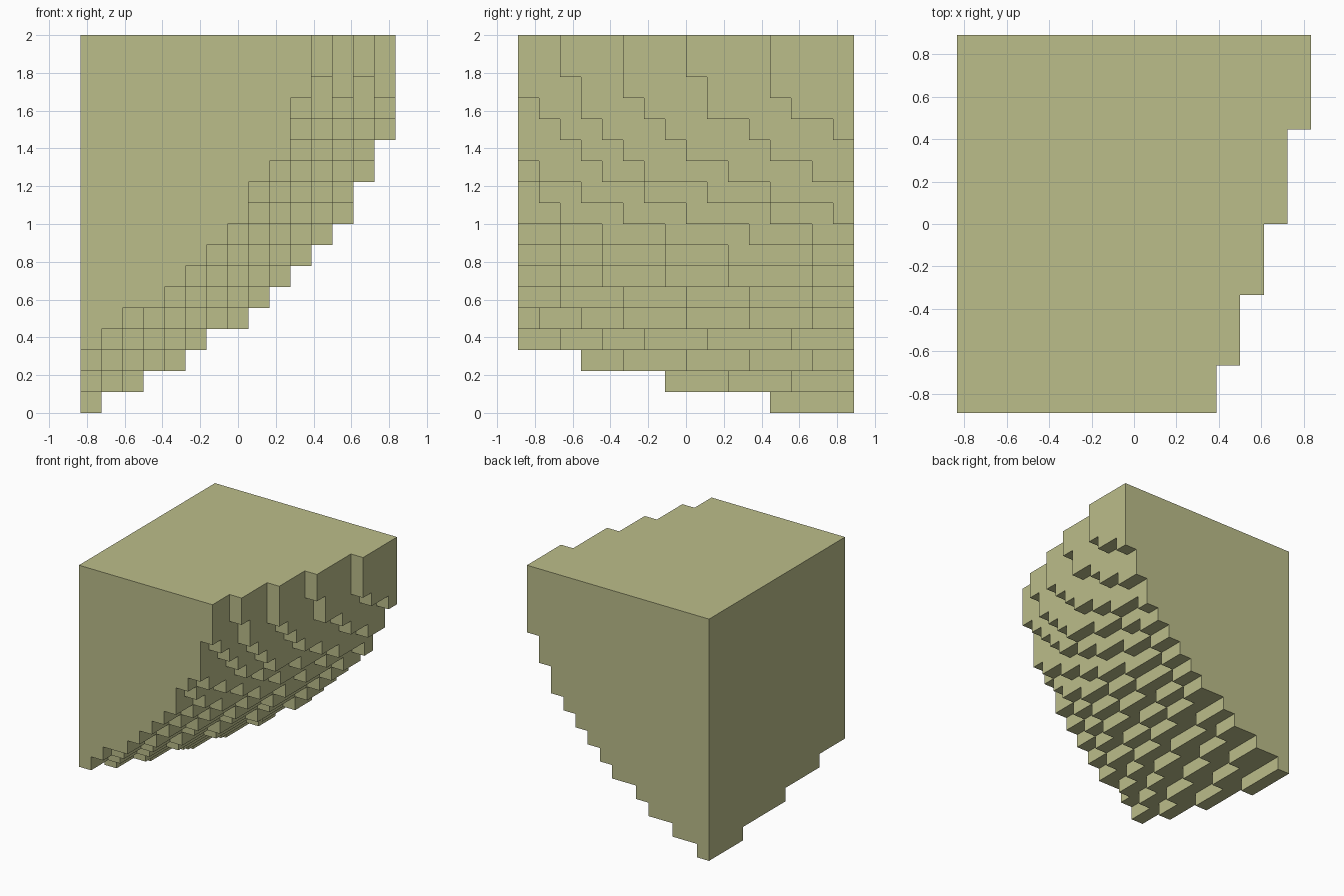
import bpy
import bmesh
from mathutils import Vector

default_cube = bpy.data.objects.get("Cube")
if default_cube:
    bpy.data.objects.remove(default_cube, do_unlink=True)

# Stepped block on a cubic grid
CELL = 1 / 9
COLUMNS, ROWS, LAYERS = 15, 16, 18

# Each layer, bottom to top: width of the front row in cells,
# then the rows at which the layer grows one cell wider
LAYER_STEPS = [
    (0, [12]),
    (0, [7, 10, 13]),
    (0, [3, 5, 8, 11, 14]),
    (1, [2, 4, 6, 9, 13]),
    (2, [1, 3, 5, 8, 11, 14]),
    (4, [2, 5, 8, 11, 14]),
    (5, [2, 4, 7, 10, 14]),
    (6, [2, 4, 7, 10, 14]),
    (7, [2, 4, 7, 11, 14]),
    (8, [2, 5, 8, 12, 15]),
    (8, [1, 3, 6, 9, 12]),
    (9, [1, 4, 6, 10, 14]),
    (10, [3, 5, 8, 12]),
    (10, [2, 4, 7, 11, 15]),
    (10, [1, 3, 6, 9, 13]),
    (11, [3, 5, 9, 12]),
    (11, [2, 5, 8, 12]),
    (11, [2, 5, 8, 12]),
]


def make_material(name, colour):
    material = bpy.data.materials.new(name)
    material.use_nodes = True
    material.diffuse_color = colour
    shader = next(n for n in material.node_tree.nodes if n.type == "BSDF_PRINCIPLED")
    shader.inputs["Base Color"].default_value = colour
    shader.inputs["Roughness"].default_value = 0.9
    return material


def filled_cells():
    cells = set()
    for layer, (front_width, steps) in enumerate(LAYER_STEPS):
        for row in range(ROWS):
            width = front_width + sum(row >= step for step in steps)
            cells.update((column, row, layer) for column in range(width))
    return cells


def add_side(bm, cell, axis, direction):
    """Add one outward-facing square on a side of a grid cell."""
    across, along = (axis + 1) % 3, (axis + 2) % 3
    corners = []
    for u, v in ((0, 0), (1, 0), (1, 1), (0, 1)):
        point = Vector(cell)
        point[axis] += max(direction, 0)
        point[across] += u
        point[along] += v
        point -= Vector((COLUMNS / 2, ROWS / 2, 0))
        corners.append(bm.verts.new(point * CELL))
    bm.faces.new(corners if direction > 0 else corners[::-1])


# Keep only exposed sides, then join them into large flat faces
cells = filled_cells()
bm = bmesh.new()
for cell in sorted(cells):
    for axis in range(3):
        for direction in (-1, 1):
            neighbour = list(cell)
            neighbour[axis] += direction
            if tuple(neighbour) not in cells:
                add_side(bm, cell, axis, direction)
bmesh.ops.remove_doubles(bm, verts=bm.verts[:], dist=CELL / 100)
bmesh.ops.dissolve_limit(bm, angle_limit=0.01, verts=bm.verts[:], edges=bm.edges[:])

mesh = bpy.data.meshes.new("stepped_block")
bm.to_mesh(mesh)
bm.free()
mesh.materials.append(make_material("pale olive", (0.50, 0.51, 0.255, 1)))
block = bpy.data.objects.new("stepped_block", mesh)
bpy.context.collection.objects.link(block)
